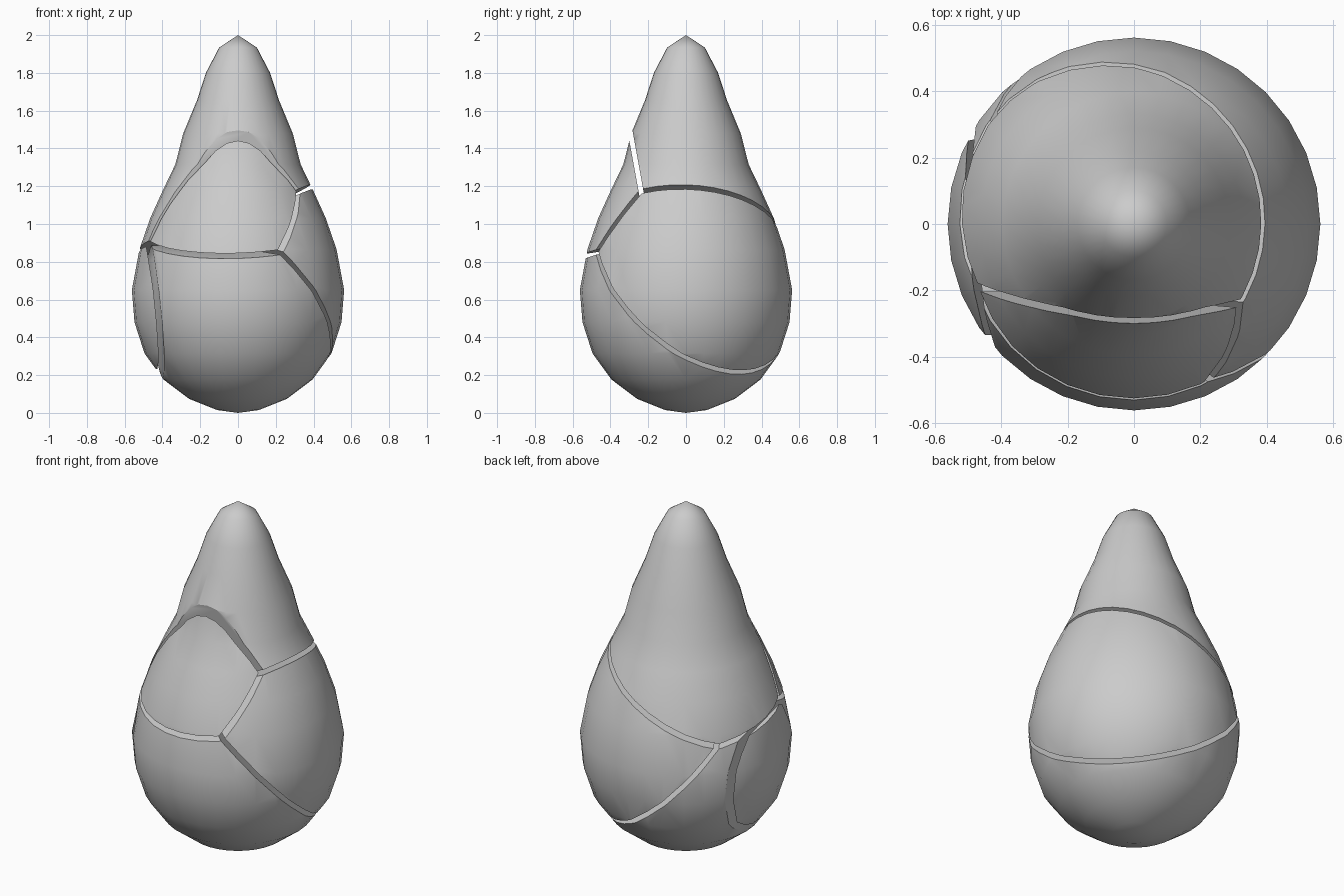
import bpy, bmesh
from math import radians, tau, cos, sin
from mathutils import Vector

if "Cube" in bpy.data.objects:
    bpy.data.objects.remove(bpy.data.objects["Cube"])

SEGMENTS = 32
GAP = 0.026

# Teardrop profile: (radius, height) between the two poles
PROFILE = [(0.11, 0.015), (0.26, 0.075), (0.395, 0.177), (0.495, 0.315),
           (0.548, 0.48), (0.562, 0.65), (0.522, 0.865), (0.465, 1.03),
           (0.397, 1.18), (0.332, 1.315), (0.29, 1.48), (0.218, 1.653),
           (0.17, 1.80), (0.10, 1.934)]


def teardrop():
    bm = bmesh.new()
    rings = [[bm.verts.new((r * cos(tau * i / SEGMENTS), r * sin(tau * i / SEGMENTS), z))
              for i in range(SEGMENTS)] for r, z in PROFILE]
    bottom, top = bm.verts.new((0, 0, 0)), bm.verts.new((0, 0, 2))
    for i in range(SEGMENTS):
        j = (i + 1) % SEGMENTS
        bm.faces.new((bottom, rings[0][j], rings[0][i]))
        bm.faces.new((top, rings[-1][i], rings[-1][j]))
        for low, high in zip(rings, rings[1:]):
            bm.faces.new((low[i], low[j], high[j], high[i]))
    return bm


# Crack planes: (point on the plane, normal)
CRACKS = {
    "tip_front": ((0, -0.29, 1.46), (0, -1, -0.181)),
    "tip_right": ((0, 0, 1.012), (0.472, -0.034, -1)),
    "tip_base": ((0, 0, 0.862), (0, -0.2, -1)),
    "front_base": ((0, 0, 0.957), (0.031, 0.238, -1)),
    "front_right": ((0.22, -0.47, 0.855), (0.355, 0.70, -0.62)),
    "base_right": ((0.48, 0, 0.29), (0.549, 0.50, 0.669)),
    "base_left": ((-0.397, 0, 0), (-1, -0.087, -0.104)),
}

# Each shard keeps one side of its cracks: -1 behind the normal, 1 in front
SHARDS = {
    "tip_shard": {"tip_front": -1, "tip_right": -1, "tip_base": -1},
    "front_shard": {"tip_front": 1, "front_base": -1, "front_right": -1},
    "right_shard": {"tip_right": 1, "front_right": 1, "base_right": 1},
    "base_shard": {"tip_base": 1, "front_base": 1, "base_right": -1, "base_left": -1},
    "left_shard": {"tip_base": 1, "front_base": 1, "base_left": 1},
}


def make_shard(name, sides):
    bm = teardrop()
    for crack, side in sides.items():
        point, normal = (Vector(v) for v in CRACKS[crack])
        outward = -side * normal.normalized()
        cut = bmesh.ops.bisect_plane(
            bm, geom=bm.verts[:] + bm.edges[:] + bm.faces[:], dist=1e-5,
            plane_co=point - outward * GAP / 2, plane_no=outward, clear_outer=True)
        rim = [e for e in cut["geom_cut"]
               if isinstance(e, bmesh.types.BMEdge) and e.is_boundary]
        if rim:
            bmesh.ops.edgenet_fill(bm, edges=rim)
    bmesh.ops.recalc_face_normals(bm, faces=bm.faces[:])
    mesh = bpy.data.meshes.new(name)
    bm.to_mesh(mesh)
    bm.free()
    obj = bpy.data.objects.new(name, mesh)
    bpy.context.collection.objects.link(obj)
    bpy.ops.object.select_all(action='DESELECT')
    obj.select_set(True)
    bpy.context.view_layer.objects.active = obj
    bpy.ops.object.shade_smooth_by_angle(angle=radians(32))


for shard_name, shard_sides in SHARDS.items():
    make_shard(shard_name, shard_sides)
